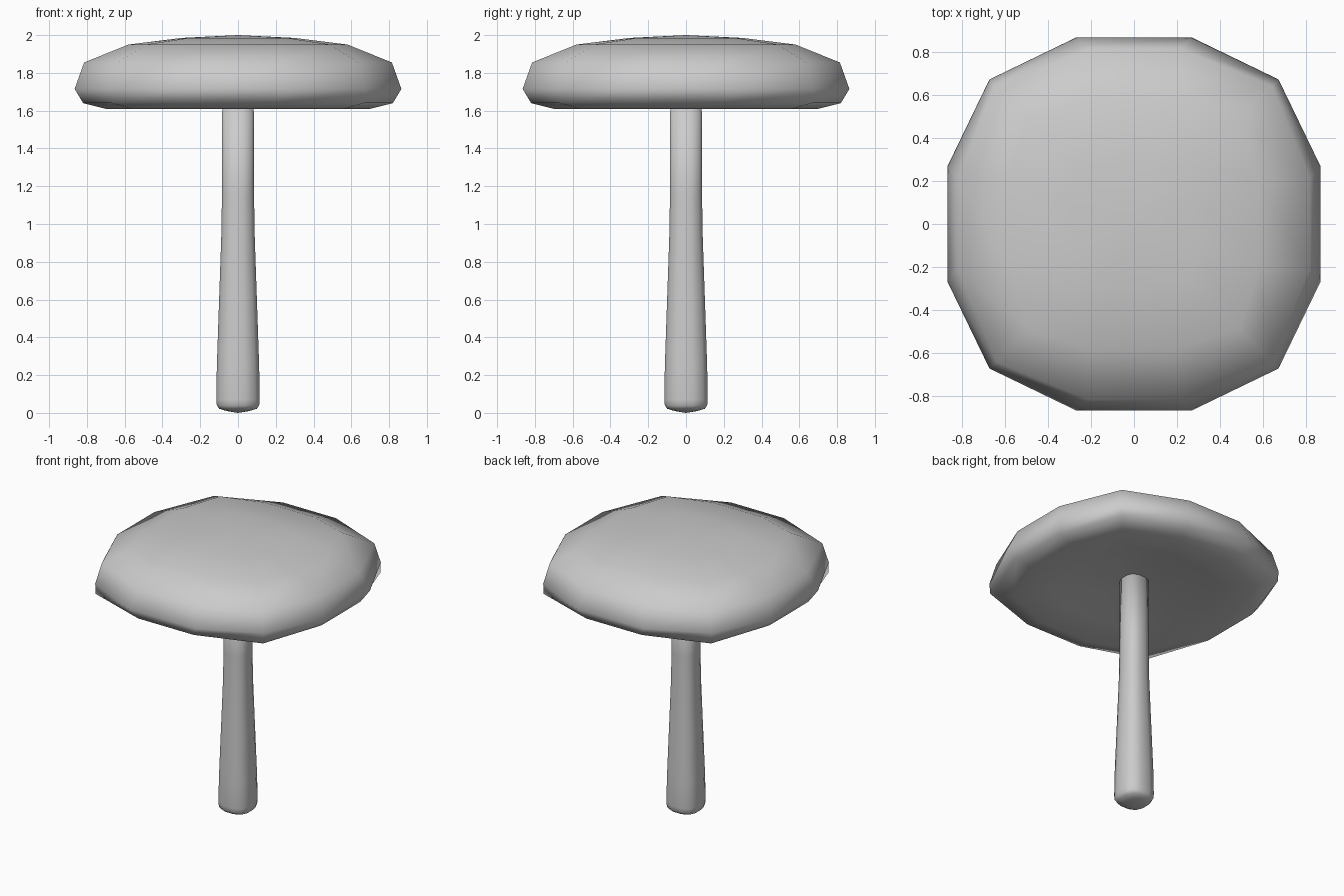
import bpy
import bmesh

cube = bpy.data.objects.get("Cube")
if cube:
    bpy.data.objects.remove(cube, do_unlink=True)

# Single plain grey finish
grey = bpy.data.materials.new("plain_grey")
grey.use_nodes = True
COLOUR = (0.6, 0.6, 0.6, 1)
grey.diffuse_color = COLOUR
grey.node_tree.nodes["Principled BSDF"].inputs["Base Color"].default_value = COLOUR


def ring_points(radius, mid, corner):
    """Twelve-sided rounded square: two points per side and one per corner."""
    points = []
    x, y = radius, radius * mid
    c = radius * corner
    for turn in range(4):
        for px, py in ((x, -y), (x, y), (c, c)):
            for _ in range(turn):
                px, py = -py, px
            points.append((px, py))
    return points


def loft(name, profile, bottom, top):
    """Stack rounded-square rings and close the ends with a centre point."""
    bm = bmesh.new()
    rings = [[bm.verts.new((x, y, z)) for x, y in ring_points(r, mid, corner)]
             for r, z, mid, corner in profile]
    n = len(rings[0])
    for low, high in zip(rings, rings[1:]):
        for i in range(n):
            j = (i + 1) % n
            bm.faces.new((low[i], low[j], high[j], high[i]))
    for ring, z in ((rings[0], bottom), (rings[-1], top)):
        centre = bm.verts.new((0, 0, z))
        for i in range(n):
            bm.faces.new((ring[i], ring[(i + 1) % n], centre))
    bmesh.ops.recalc_face_normals(bm, faces=bm.faces)
    for face in bm.faces:
        face.smooth = True
    mesh = bpy.data.meshes.new(name)
    bm.to_mesh(mesh)
    bm.free()
    mesh.materials.append(grey)
    obj = bpy.data.objects.new(name, mesh)
    bpy.context.collection.objects.link(obj)
    return obj


# Broad domed cap with a slightly hollow underside: radius, height, mid, corner
loft("cap", [(0.20, 1.685, 0.35, 0.80), (0.48, 1.64, 0.31, 0.80),
             (0.70, 1.61, 0.29, 0.80), (0.82, 1.64, 0.27, 0.815),
             (0.865, 1.715, 0.31, 0.775), (0.815, 1.855, 0.26, 0.785),
             (0.58, 1.95, 0.34, 0.84), (0.30, 1.985, 0.34, 0.86)],
     bottom=1.69, top=2.0)

# Tapered stem with a rounded foot
stem = [(0.06, 0.01), (0.10, 0.022), (0.112, 0.04), (0.115, 0.07),
        (0.112, 0.25), (0.10, 0.60), (0.088, 0.95), (0.085, 1.15),
        (0.083, 1.70)]
loft("stem", [(r, z, 0.33, 0.80) for r, z in stem], bottom=0.0, top=1.70)
